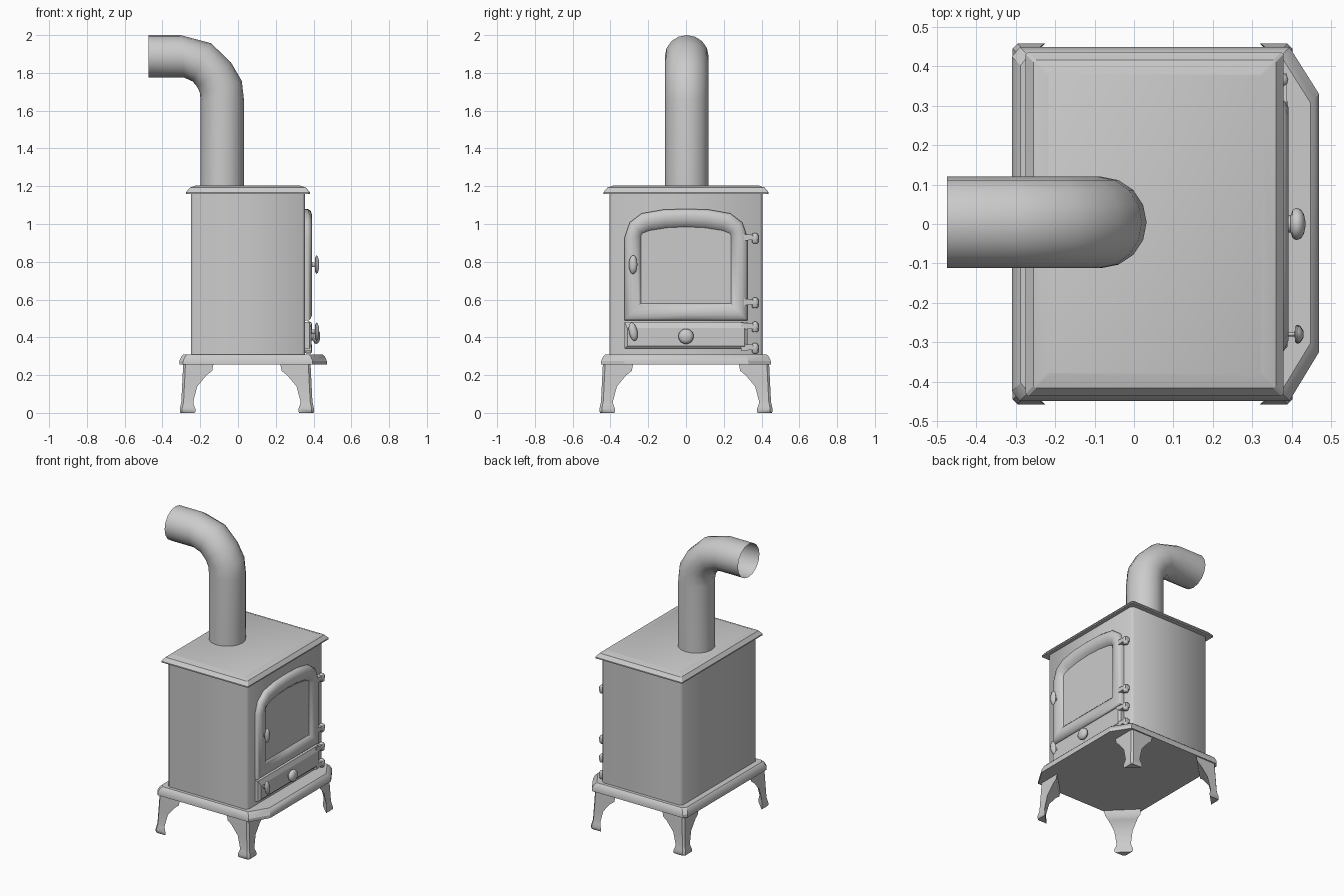
import bpy, bmesh
from math import sin, cos, pi
from mathutils import Vector

if "Cube" in bpy.data.objects:
    bpy.data.objects.remove(bpy.data.objects["Cube"])


def loft(name, rings, cap_start=True, cap_end=True, smooth=35):
    """Skin a list of equal-length closed rings."""
    bm = bmesh.new()
    vs = [[bm.verts.new(p) for p in r] for r in rings]
    n = len(rings[0])
    for a, b in zip(vs, vs[1:]):
        for i in range(n):
            j = (i + 1) % n
            bm.faces.new((a[i], a[j], b[j], b[i]))
    if cap_start:
        bm.faces.new(vs[0][::-1])
    if cap_end:
        bm.faces.new(vs[-1])
    bmesh.ops.recalc_face_normals(bm, faces=bm.faces)
    me = bpy.data.meshes.new(name)
    bm.to_mesh(me)
    bm.free()
    ob = bpy.data.objects.new(name, me)
    bpy.context.collection.objects.link(ob)
    bpy.ops.object.select_all(action='DESELECT')
    ob.select_set(True)
    bpy.context.view_layer.objects.active = ob
    bpy.ops.object.shade_smooth_by_angle(angle=smooth * pi / 180)
    return ob


def plate(name, outline, layers, cx, smooth=25):
    """Stack an outline at several heights, each pulled inward by an inset."""
    rings = []
    for z, d in layers:
        rings.append([(x - d * (1 if x > cx else -1), y - d * (1 if y > 0 else -1), z)
                      for x, y in outline])
    return loft(name, rings, smooth=smooth)


def rect(x0, x1, y, c):
    """Rectangle outline with small cut corners."""
    return [(x0 + c, -y), (x1 - c, -y), (x1, -y + c), (x1, y - c),
            (x1 - c, y), (x0 + c, y), (x0, y - c), (x0, -y + c)]


def turned(name, y, z, profile, sy=1, sz=1, tilt=0, n=14):
    """Turned part along x; profile is (x, radius)."""
    rings = []
    for x, r in profile:
        ring = []
        for i in range(n):
            a = 2 * pi * i / n
            u, v = r * sy * cos(a), r * sz * sin(a)
            ring.append((x, y + u * cos(tilt) - v * sin(tilt), z + u * sin(tilt) + v * cos(tilt)))
        rings.append(ring)
    return loft(name, rings, smooth=50)


def mirror_outline(half):
    """Complete a closed outline from its +y half (first and last on y = 0)."""
    return half + [(-y, z) for y, z in half[-2:0:-1]]


# Firebox body, top plate and base plate
plate("firebox", rect(-0.25, 0.355, 0.405, 0.015), [(0.30, 0), (1.165, 0)], 0.05, 50)
plate("top_plate", rect(-0.275, 0.38, 0.437, 0.006),
      [(1.16, 0), (1.168, 0), (1.192, 0.02), (1.205, 0.055)], 0.05)
base = [(-0.29, -0.449), (0.395, -0.449), (0.47, -0.325), (0.47, 0.33), (0.395, 0.449),
        (-0.29, 0.449), (-0.31, 0.425), (-0.31, -0.425)]
plate("base_plate", base, [(0.255, 0), (0.275, 0), (0.298, 0.01), (0.31, 0.022)], 0.05)

# Flue pipe: each ring spans an outer and an inner bend point
bend = [((0.032, 1.20), (-0.198, 1.20)), ((0.032, 1.655), (-0.198, 1.655)),
        ((0.02, 1.757), (-0.202, 1.695)), ((-0.037, 1.855), (-0.215, 1.725)),
        ((-0.143, 1.957), (-0.24, 1.755)), ((-0.305, 2.0), (-0.285, 1.775)),
        ((-0.475, 2.0), (-0.475, 1.775))]
rings = []
for o, i in bend:
    o, i = Vector((o[0], 0.004, o[1])), Vector((i[0], 0.004, i[1]))
    c, h = (o + i) / 2, (o - i) / 2
    rings.append([c + h * cos(2 * pi * k / 16) + Vector((0, 0.116 * sin(2 * pi * k / 16), 0))
                  for k in range(16)])
loft("flue_pipe", rings, False, False, 50)

# Door frame (outer arch blended to inner arch) and glass
outer = mirror_outline([(0, .488), (.325, .488), (.325, .93), (.298, 1.008), (.235, 1.056),
                        (.12, 1.076), (0, 1.08)])
inner = mirror_outline([(0, .58), (.238, .58), (.238, .94), (.23, .952), (.19, .966),
                        (.1, .98), (0, .985)])
section = [(0, .35), (0, .372), (.12, .385), (.35, .393), (.6, .391), (.85, .382), (1, .365)]
loft("door_frame", [[(x, a[0] + (b[0] - a[0]) * t, a[1] + (b[1] - a[1]) * t)
                     for a, b in zip(outer, inner)] for t, x in section], False, False, 45)
loft("door_glass", [[(x, y, z) for y, z in inner] for x in (.355, .368)])

# Ash drawer front
loft("ash_drawer", [[(x, -.325 + d, .34 + d), (x, .325 - d, .34 + d),
                     (x, .325 - d, .48 - e), (x, -.325 + d, .48 - e)]
                    for x, d, e in ((.35, 0, 0), (.378, 0, 0), (.39, .014, .03))], smooth=20)

# Handles and knob
grip = [(.375, .012), (.408, .012), (.409, .04), (.414, .05), (.422, .045), (.43, .02)]
turned("door_handle", -0.28, 0.785, grip, sy=0.45)
turned("drawer_handle", -0.28, 0.43, grip, sy=0.45, tilt=0.2)
turned("drawer_knob", 0, 0.405, [(.38, .022), (.398, .022), (.403, .036), (.412, .041),
                                 (.424, .037), (.432, .024), (.435, .008)])

# Hinges: vertical pin with rounded ends and a strap to the door
for k, z in enumerate((.925, .583, .455, .343)):
    pin = []
    for dz, r in ((-.028, .012), (-.022, .018), (.016, .018), (.024, .013), (.028, .005)):
        pin.append([(.374 + r * cos(2 * pi * i / 10), .366 + r * sin(2 * pi * i / 10), z + dz)
                    for i in range(10)])
    loft(f"hinge_pin_{k}", pin, smooth=50)
    loft(f"hinge_strap_{k}", [[(.352, y, z + .004 - h), (.388, y, z + .004 - h),
                               (.388, y, z + .004 + h), (.352, y, z + .004 + h)]
                              for y, h in ((.29, .02), (.33, .015), (.382, .012))])

# Corner legs: triangular section, flat on the inside
leg = [(.258, 0, .16), (.222, .002, .155), (.2, .003, .127), (.14, .006, .08), (.06, .01, .063),
       (.045, .013, .068), (.022, .018, .082), (.006, .018, .082), (0, .014, .074)]
for fx, sx in (("back", -1), ("front", 1)):
    for fy, sy in (("left", -1), ("right", 1)):
        cx = 0.384 if sx > 0 else -0.29
        rings = []
        for z, out, w in leg:
            px, py = cx + sx * out, sy * (0.44 + out)
            c = 0.012
            rings.append([(px - sx * u, py - sy * v, z)
                          for u, v in ((w, 0), (c, 0), (0, c), (0, w))])
        loft(f"{fx}_{fy}_leg", rings, smooth=40)
